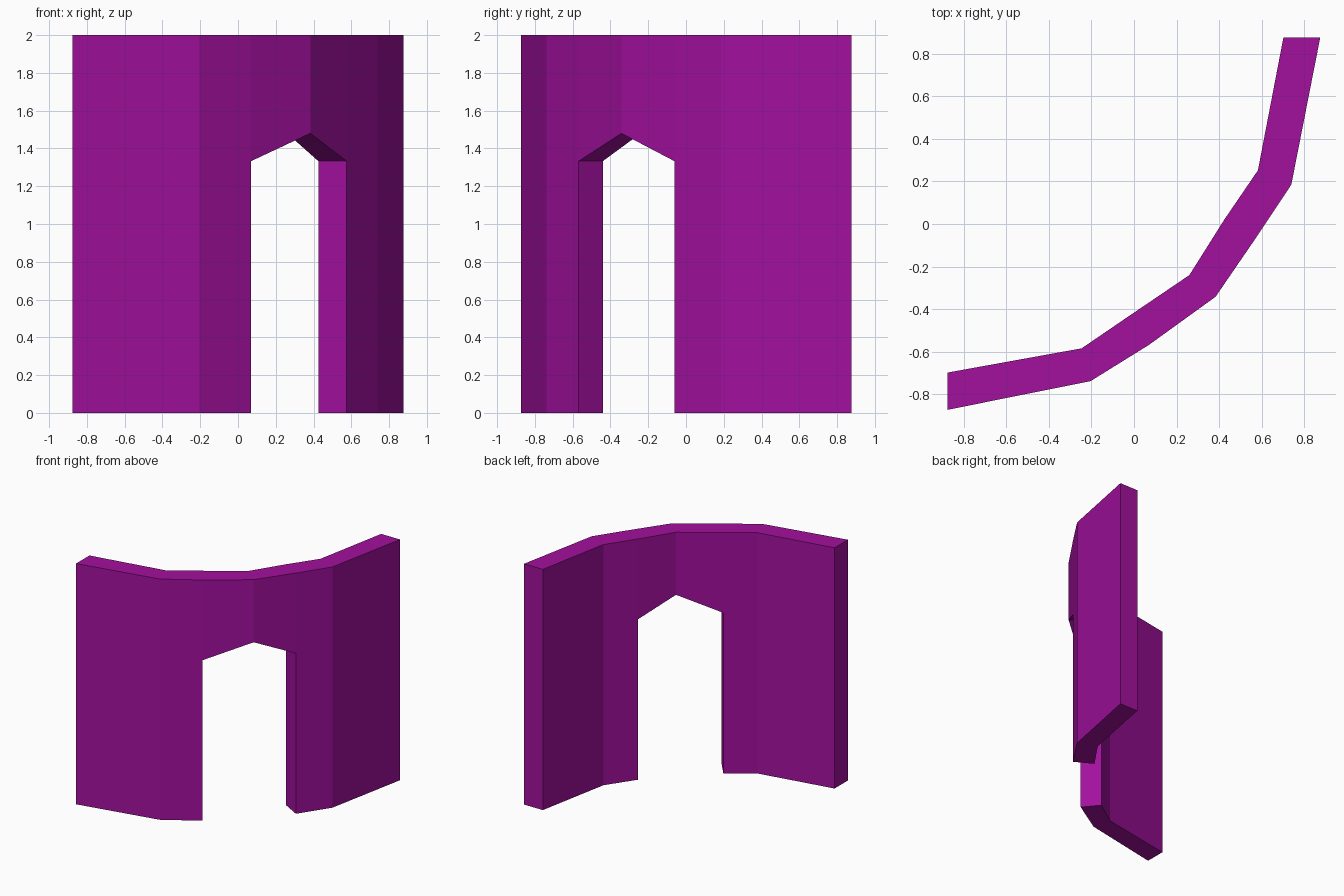
import bpy
import bmesh

cube = bpy.data.objects.get("Cube")
if cube:
    bpy.data.objects.remove(cube, do_unlink=True)

# Single plain purple
purple = bpy.data.materials.new("purple")
purple.use_nodes = True
colour = (0.36, 0.005, 0.34, 1.0)
purple.diffuse_color = colour
purple.node_tree.nodes["Principled BSDF"].inputs["Base Color"].default_value = colour

TOP, SPRING, APEX = 2.0, 1.333, 1.48

# Wall plan: (outer point, inner point, heights of the corners at that station)
plain, jamb = (0, TOP), (0, SPRING, TOP)
stations = [
    ((-0.877, -0.873), (-0.877, -0.698), plain),
    ((-0.204, -0.738), (-0.246, -0.584), plain),
    ((0.07, -0.568), (-0.035, -0.44), jamb),
    ((0.383, -0.342), (0.26, -0.24), (APEX, TOP)),
    ((0.575, -0.062), (0.425, 0.022), jamb),
    ((0.739, 0.185), (0.582, 0.252), plain),
    ((0.875, 0.877), (0.702, 0.877), plain),
]
DOOR = (2, 3)  # segments that only hold the lintel

bm = bmesh.new()
columns = [
    [{z: bm.verts.new((*point, z)) for z in heights} for point in (outer, inner)]
    for outer, inner, heights in stations
]


def side(column, levels):
    return [column[z] for z in levels]


# Wall and lintel segments
for i in range(len(stations) - 1):
    a, b = columns[i], columns[i + 1]
    za, zb = [[z for z in stations[k][2] if z > 0 or i not in DOOR] for k in (i, i + 1)]
    for s in (0, 1):
        bm.faces.new(side(a[s], za) + side(b[s], zb)[::-1])
    for end in (0, -1):
        bm.faces.new([a[0][za[end]], b[0][zb[end]], b[1][zb[end]], a[1][za[end]]])

# Wall ends and door jambs
for i, levels in ((0, (0, TOP)), (2, (0, SPRING)), (4, (0, SPRING)), (6, (0, TOP))):
    outer, inner = columns[i]
    bm.faces.new(side(outer, levels) + side(inner, levels)[::-1])

bmesh.ops.recalc_face_normals(bm, faces=bm.faces)
mesh = bpy.data.meshes.new("curved_wall_with_doorway")
bm.to_mesh(mesh)
bm.free()
mesh.materials.append(purple)
wall = bpy.data.objects.new("curved_wall_with_doorway", mesh)
bpy.context.collection.objects.link(wall)
